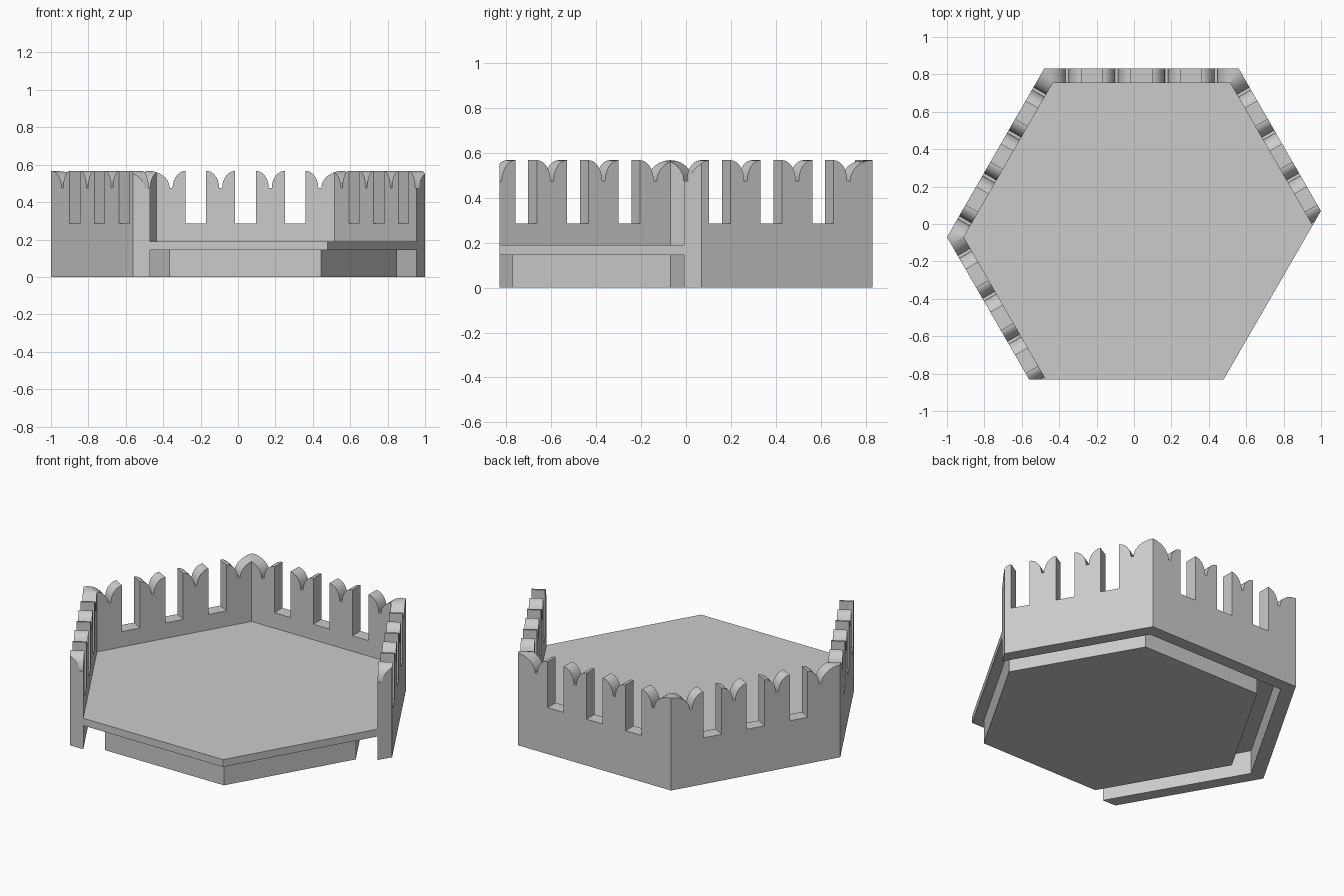
import bpy, bmesh
from math import sin, cos, pi, radians
from mathutils import Vector

old = bpy.data.objects.get("Cube")
if old:
    bpy.data.objects.remove(old, do_unlink=True)

CENTRE = Vector((0.04, -0.07, 0))
EDGE = 1.04            # outer hexagon side and radius
THICK = 0.078          # wall thickness
TOP, NOTCH, SILL = 0.567, 0.475, 0.285
PERIOD, MERLON = 0.265, 0.155
TRIM = 0.8307          # distance of the two trimmed sides from the origin

stone = bpy.data.materials.new("grey stone")
stone.use_nodes = True
grey = (0.6, 0.6, 0.6, 1)
stone.diffuse_color = grey
stone.node_tree.nodes["Principled BSDF"].inputs["Base Color"].default_value = grey


def polar(deg, r=1.0):
    return Vector((cos(radians(deg)) * r, sin(radians(deg)) * r, 0))


def prism(bm, points, offset):
    """Extrude a closed outline along an offset."""
    face = bm.faces.new([bm.verts.new(p) for p in points])
    moved = bmesh.ops.extrude_face_region(bm, geom=[face], use_keep_orig=True)
    verts = [v for v in moved["geom"] if isinstance(v, bmesh.types.BMVert)]
    bmesh.ops.translate(bm, verts=verts, vec=offset)


def cut(bm, point, normal, fill):
    """Remove everything on the normal's side of a plane."""
    geom = bm.verts[:] + bm.edges[:] + bm.faces[:]
    res = bmesh.ops.bisect_plane(bm, geom=geom, dist=1e-5, plane_co=point,
                                 plane_no=normal, clear_outer=True)
    edges = [e for e in res["geom_cut"] if isinstance(e, bmesh.types.BMEdge)]
    if fill and edges:
        bmesh.ops.edgenet_fill(bm, edges=edges)


def trim(bm):
    """Flatten the two open sides."""
    for deg in (-90, -30):
        n = polar(deg)
        cut(bm, n * TRIM, n, True)


def finish(bm, name):
    bmesh.ops.remove_doubles(bm, verts=bm.verts, dist=1e-4)
    bmesh.ops.recalc_face_normals(bm, faces=bm.faces)
    mesh = bpy.data.meshes.new(name)
    bm.to_mesh(mesh)
    bm.free()
    mesh.materials.append(stone)
    ob = bpy.data.objects.new(name, mesh)
    bpy.context.collection.objects.link(ob)
    return ob


def lobe(outer, inner, steps=10):
    """Quarter arch from a horn tip down to the notch."""
    return [(outer + (inner - outer) * sin(i * pi / 2 / steps),
             NOTCH + (TOP - NOTCH) * cos(i * pi / 2 / steps))
            for i in range(steps + 1)]


# Swallowtail battlement outline along one wall
outline = [(0, 0)]
for i in range(4):
    mid = EDGE / 2 + (i - 1.5) * PERIOD
    a, b = mid - MERLON / 2, mid + MERLON / 2
    if i == 0:
        a = 0
    else:
        outline.append((a, SILL))
    if i == 3:
        b = EDGE
    outline += lobe(a, mid - 0.008) + lobe(b, mid + 0.008)[::-1]
    if i < 3:
        outline.append((b, SILL))
outline.append((EDGE, 0))

# Four mitred walls joined into one
walls = bmesh.new()
for k in range(4):
    part = bmesh.new()
    start = CENTRE + polar(60 * k, EDGE)
    along = polar(60 * k + 120)
    prism(part, [start + along * t + Vector((0, 0, z)) for t, z in outline],
          polar(60 * k + 30, -THICK))
    cut(part, CENTRE, polar(60 * k - 90), False)
    cut(part, CENTRE, polar(60 * k + 150), False)
    piece = bpy.data.meshes.new("piece")
    part.to_mesh(piece)
    part.free()
    walls.from_mesh(piece)
    bpy.data.meshes.remove(piece)
bmesh.ops.remove_doubles(walls, verts=walls.verts, dist=1e-4)
trim(walls)
wall_ob = finish(walls, "battlement_walls")

# Floor slab between the walls
slab = bmesh.new()
inner = EDGE - THICK / cos(pi / 6)
prism(slab, [CENTRE + polar(60 * k, inner) + Vector((0, 0, 0.145)) for k in range(6)],
      Vector((0, 0, 0.045)))
trim(slab)
finish(slab, "floor_slab")

# Smaller plinth below the floor
plinth = bmesh.new()
prism(plinth, [CENTRE + polar(60 * k, 0.81) for k in range(6)], Vector((0, 0, 0.145)))
finish(plinth, "plinth")

# Smooth the horn arches, keep edges sharp
for ob in bpy.context.selected_objects:
    ob.select_set(False)
wall_ob.select_set(True)
bpy.context.view_layer.objects.active = wall_ob
bpy.ops.object.shade_smooth_by_angle(angle=radians(30))
